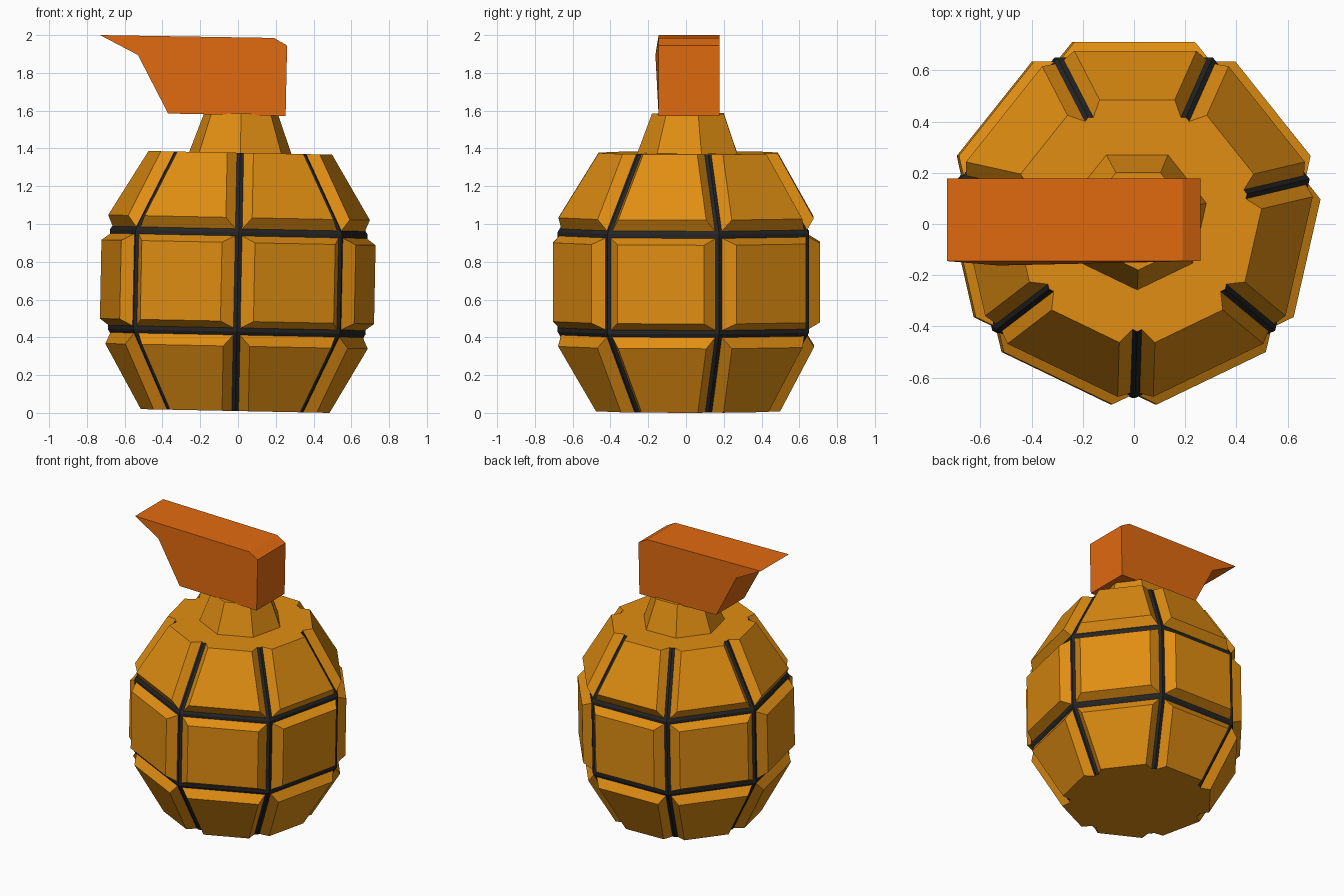
import bpy, bmesh, math
from mathutils import Matrix, Vector

if "Cube" in bpy.data.objects:
    bpy.data.objects.remove(bpy.data.objects["Cube"])

N = 7
START = -math.pi / 2
COS, SIN = math.cos(math.pi / N), math.sin(math.pi / N)
# the body leans very slightly to the right
LEAN = Matrix.Translation((-0.015, 0.02, 0.01)) @ Matrix.Rotation(0.02, 4, 'Y')


def material(name, rgb):
    m = bpy.data.materials.new(name)
    m.diffuse_color = (*rgb, 1)
    m.use_nodes = True
    m.node_tree.nodes["Principled BSDF"].inputs["Base Color"].default_value = m.diffuse_color
    return m


AMBER = material("amber", (0.75, 0.27, 0.006))
ORANGE = material("burnt orange", (0.75, 0.145, 0.005))
BLACK = material("black", (0.018, 0.018, 0.018))


def finish(name, bm, mats, matrix=None):
    bmesh.ops.recalc_face_normals(bm, faces=bm.faces[:])
    if matrix:
        bm.transform(matrix)
    me = bpy.data.meshes.new(name)
    bm.to_mesh(me)
    bm.free()
    for m in mats:
        me.materials.append(m)
    ob = bpy.data.objects.new(name, me)
    bpy.context.collection.objects.link(ob)
    return ob


def stacked_rings(rings):
    """Seven-sided solid through (height, radius) rings; caps get material 1."""
    bm = bmesh.new()
    loops = []
    for z, r in rings:
        angles = [START + 2 * math.pi * i / N for i in range(N)]
        loops.append([bm.verts.new((r * math.cos(a), r * math.sin(a), z)) for a in angles])
    for lo, hi in zip(loops, loops[1:]):
        for i in range(N):
            j = (i + 1) % N
            bm.faces.new((lo[i], lo[j], hi[j], hi[i]))
    for loop in (loops[0], loops[-1]):
        bm.faces.new(loop).material_index = 1
    return bm


# core: black sides show as the grooves, amber caps
RINGS = [(0.0, 0.455), (0.42, 0.70), (0.947, 0.70), (1.367, 0.44)]
finish("grooved_core", stacked_rings(RINGS), [BLACK, AMBER], LEAN)

# neck
finish("neck", stacked_rings([(1.36, 0.28), (1.575, 0.20)]), [AMBER, AMBER], LEAN)

# raised bevelled panels, three rows of seven
RAISE = 0.06
bm = bmesh.new()
for row in range(3):
    (z0, r0), (z1, r1) = RINGS[row], RINGS[row + 1]
    k = (r1 - r0) * COS / (z1 - z0)
    s = math.sqrt(1 + k * k)
    nr, nz = 1 / s, -k / s

    def outline(raise_by, side, end):
        """Four (radial, tangent, height) corners of a panel layer."""
        c0 = z0 - raise_by * nz if row == 0 else z0 + end * nr
        c1 = z1 - raise_by * nz if row == 2 else z1 - end * nr
        pts = []
        for c, signs in ((c0, (-1, 1)), (c1, (1, -1))):
            r = r0 + (r1 - r0) * (c - z0) / (z1 - z0)
            for sg in signs:
                pts.append((r * COS + raise_by * nr, sg * (r * SIN - side), c + raise_by * nz))
        return pts

    base = outline(0, 0.02, 0.02)
    top = outline(RAISE, 0.068 if row == 1 else 0.052, 0.055)
    for i in range(N):
        a = START + 2 * math.pi * (i + 0.5) / N
        spin = Matrix.Rotation(a, 4, 'Z')
        b = [bm.verts.new(spin @ Vector(p)) for p in base]
        t = [bm.verts.new(spin @ Vector(p)) for p in top]
        bm.faces.new(t)
        for q in range(4):
            w = (q + 1) % 4
            bm.faces.new((b[q], b[w], t[w], t[q]))
# panels are open shells, so orient every face outward
finish("raised_panels", bm, [AMBER], LEAN)

# lever head: extruded side profile, front corner slightly bulged
PROFILE = [(-0.73, 2.0), (0.19, 1.985), (0.26, 1.945), (0.252, 1.572), (-0.37, 1.585), (-0.53, 1.895)]
bm = bmesh.new()
front = [bm.verts.new((x, -0.162 if x == -0.53 else -0.145, z)) for x, z in PROFILE]
back = [bm.verts.new((x, 0.178, z)) for x, z in PROFILE]
bm.faces.new(front)
bm.faces.new(back)
for i in range(len(PROFILE)):
    j = (i + 1) % len(PROFILE)
    bm.faces.new((front[i], front[j], back[j], back[i]))
finish("lever", bm, [ORANGE])
